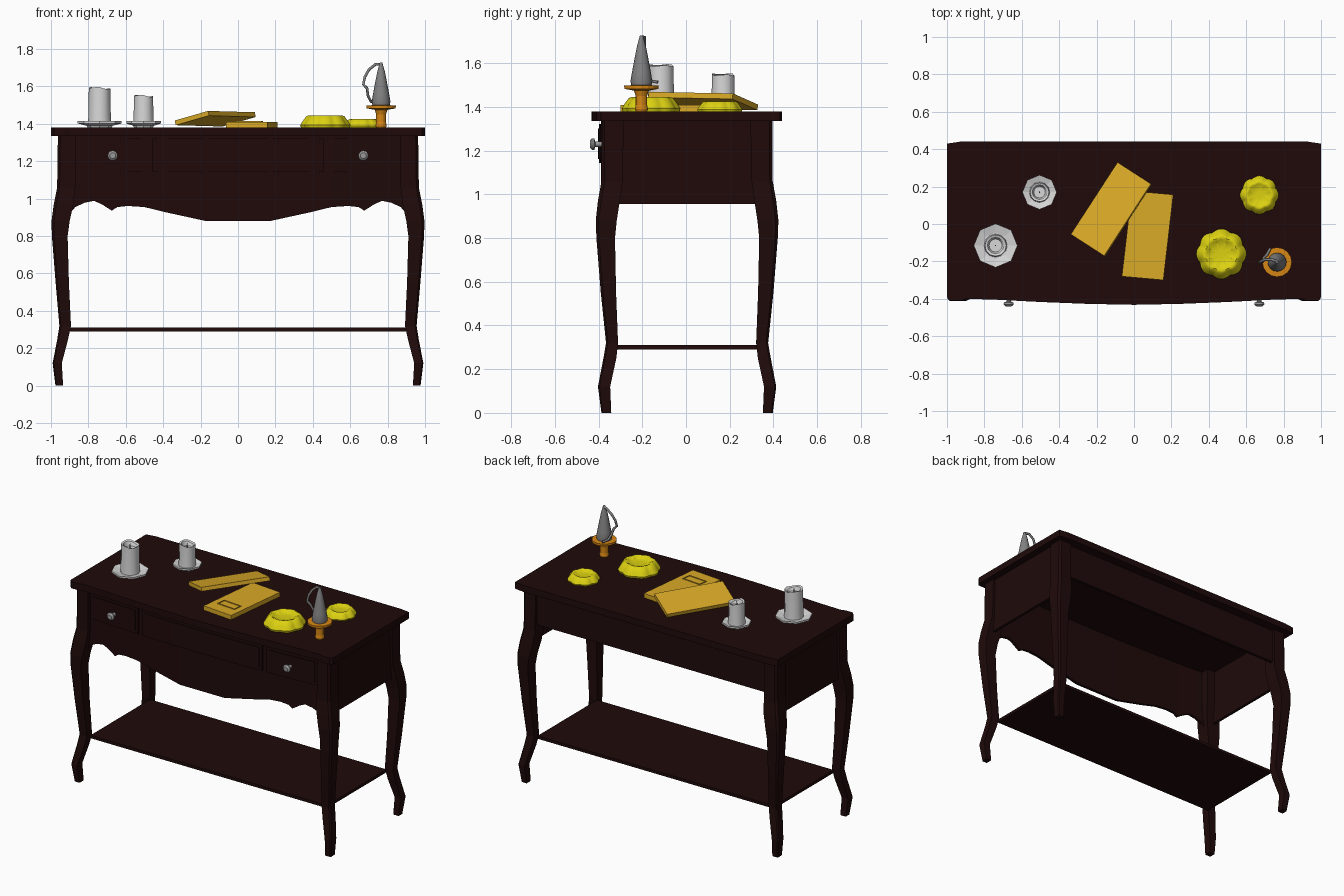
import bpy, bmesh
from math import sin, cos, pi
from mathutils import Vector

if "Cube" in bpy.data.objects:
    bpy.data.objects.remove(bpy.data.objects["Cube"])


def material(name, r, g, b):
    m = bpy.data.materials.new(name)
    m.use_nodes = True
    m.diffuse_color = (r, g, b, 1)
    m.node_tree.nodes["Principled BSDF"].inputs["Base Color"].default_value = (r, g, b, 1)
    return m


WOOD = material("dark mahogany", 0.014, 0.003, 0.003)
GOLD = material("gold cover", 0.7, 0.4, 0.02)
YELLOW = material("yellow glaze", 0.72, 0.64, 0.006)
ORANGE = material("orange brass", 0.68, 0.24, 0.007)
WAX = material("pale wax", 0.68, 0.68, 0.68)
PEWTER = material("grey pewter", 0.22, 0.22, 0.22)
KNOB = material("knob grey", 0.32, 0.32, 0.32)


def loft(name, rings, mat, smooth=False):
    """Join a row of equal-sized point rings into a capped solid."""
    bm = bmesh.new()
    rows = [[bm.verts.new(p) for p in ring] for ring in rings]
    n = len(rows[0])
    for a, b in zip(rows, rows[1:]):
        for i in range(n):
            j = (i + 1) % n
            bm.faces.new((a[i], a[j], b[j], b[i]))
    bm.faces.new(rows[0])
    bm.faces.new(rows[-1])
    bmesh.ops.recalc_face_normals(bm, faces=bm.faces)
    mesh = bpy.data.meshes.new(name)
    bm.to_mesh(mesh)
    bm.free()
    mesh.materials.append(mat)
    ob = bpy.data.objects.new(name, mesh)
    bpy.context.collection.objects.link(ob)
    if smooth:
        bpy.ops.object.select_all(action='DESELECT')
        ob.select_set(True)
        bpy.context.view_layer.objects.active = ob
        bpy.ops.object.shade_smooth_by_angle(angle=0.7)
    return ob


def lathe(name, x, y, profile, sides, mat, smooth=False, lobes=0, wave=0.0):
    """Turn (radius, z) pairs about a vertical axis, with optional round lobes."""
    rings = []
    for r, z in profile:
        ring = []
        for i in range(sides):
            a = 2 * pi * i / sides
            k = r * (1 - wave + 2 * wave * abs(cos(lobes * a / 2)))
            ring.append((x + k * cos(a), y + k * sin(a), z))
        rings.append(ring)
    return loft(name, rings, mat, smooth)


def box(name, x0, x1, y0, y1, z0, z1, mat):
    return loft(name, [[(x0, y0, z), (x1, y0, z), (x1, y1, z), (x0, y1, z)]
                       for z in (z0, z1)], mat)


TOP = 1.38
UNDER = 1.335

# Table top with a bowed front and clipped corners
half = [(1, -.39, .43), (.985, -.41, .432), (.93, -.41, .44), (.9, -.4, .44),
        (.75, -.404, .44), (.5, -.417, .44), (.25, -.427, .44)]
cols = [(-x, f, b) for x, f, b in half] + [(0, -.432, .44)] + half[::-1]
loft("table_top", [[(x, f, UNDER), (x, f, TOP), (x, b, TOP), (x, b, UNDER)]
                   for x, f, b in cols], WOOD)

# Curved legs: z, outer x, inner x, outer y, inner y
LEG = [(1.335, .963, .87, .39, .29), (1.06, .967, .87, .392, .295),
       (.97, .985, .88, .408, .308), (.88, .997, .9, .418, .322),
       (.8, .995, .911, .415, .33), (.55, .975, .904, .395, .325),
       (.32, .955, .893, .371, .316), (.25, .966, .908, .383, .324),
       (.12, .991, .942, .408, .352), (0, .976, .935, .392, .347)]
for sx, side in ((1, "left"), (-1, "right")):
    for sy, end in ((-1, "front"), (1, "back")):
        rings = []
        for z, xo, xi, yo, yi in LEG:
            c = 0.14 * (xo - xi)
            pts = [(xi, yi), (xo, yi), (xo, yo - c), (xo - c, yo), (xi, yo)]
            rings.append([(sx * x, sy * y + .005, z) for x, y in pts])
        loft(f"{end}_{side}_leg", rings, WOOD)


# Bowed front apron with a scalloped lower edge
def bow(x):
    return -.36 - .03 * (1 - (x / .9) ** 2)


def bowed_panel(name, edge, z1, proud, thick):
    loft(name, [[(x, bow(x) - proud, z), (x, bow(x) - proud, z1),
                 (x, bow(x) + thick, z1), (x, bow(x) + thick, z)]
                for x, z in edge], WOOD)


scallop = [(.9, .92), (.87, .955), (.82, .978), (.77, .988), (.73, .971), (.675, .936),
           (.645, .955), (.59, .961), (.5, .955), (.39, .928), (.17, .88)]
bowed_panel("front_apron", [(-x, z) for x, z in scallop] + scallop[::-1], UNDER, 0, .02)


# Drawer fronts with a raised field
def drawer(name, x0, x1):
    for part, rim, proud in (("front", 0, .008), ("field", .02, .013)):
        a, b = x0 + rim, x1 - rim
        edge = [(a + (b - a) * i / 8, 1.143 + rim) for i in range(9)]
        bowed_panel(f"{name}_{part}", edge, 1.322 - rim, proud, 0)


drawer("right_drawer", -.865, -.488)
drawer("middle_drawer", -.457, .457)
drawer("left_drawer", .488, .865)

for sx, side in ((1, "left"), (-1, "right")):
    # Knobs turned about the y axis
    prof = [(.012, -.37), (.012, -.415), (.026, -.42), (.027, -.43), (.016, -.44)]
    loft(f"{side}_knob", [[(sx * .67 + r * cos(i * pi / 6), y, 1.23 + r * sin(i * pi / 6))
                           for i in range(12)] for r, y in prof], KNOB, True)
    box(f"{side}_apron", sx * .93, sx * .95, -.36, .37, .955, UNDER, WOOD)

# Shallow back rail, open underneath, and the low shelf
box("back_apron", -.9, .9, .355, .375, 1.1, UNDER, WOOD)
box("lower_shelf", -.9, .9, -.318, .328, .29, .31, WOOD)


# Candles on octagonal saucers
def candle(name, x, y, plate_r, r, top):
    lathe(f"{name}_saucer", x, y, [(plate_r * .55, TOP), (plate_r * .6, 1.39),
                                   (plate_r, 1.402), (plate_r, 1.414), (plate_r * .6, 1.403)],
          8, WAX)
    ob = lathe(f"{name}_wax", x, y, [(r * 1.04, 1.4), (r, 1.44), (r * .96, top),
                                     (r * .74, top - .005), (r * .58, top - .035)],
               12, WAX, True)
    # Uneven melted rim
    for v in ob.data.vertices:
        if v.co.z > top - .02:
            v.co.z -= .006 + .006 * sin((v.co.x - x) / r * 3 + (v.co.y - y) / r)
    lathe(f"{name}_wick", x, y, [(.004, top - .04), (.003, top - .005)], 5, PEWTER)


candle("large_candle", -.74, -.115, .117, .06, 1.597)
candle("small_candle", -.505, .17, .092, .053, 1.555)


# Books as slabs over three given top corners
def book(name, a, b, c, thick):
    a, b, c = Vector(a), Vector(b), Vector(c)
    top = [a, b, c, a + c - b]
    n = (b - a).cross(c - b).normalized()
    n = n if n.z > 0 else -n
    loft(name, [[p - n * thick for p in top], top], GOLD)
    return a, b - a, c - b


book("leaning_book", (-.338, -.055, 1.418), (-.16, -.17, 1.469), (.09, .215, 1.462), .026)
a, u, v = book("flat_book", (-.065, -.28, 1.41), (.157, -.30, 1.41), (.21, .157, 1.41), .03)

# Thin raised frame on the flat book's cover
for i, (s0, s1, t0, t1) in enumerate(((.2, .82, .17, .18), (.2, .82, .3, .31),
                                      (.2, .22, .18, .3), (.8, .82, .18, .3))):
    pts = [a + u * s + v * t for s, t in ((s0, t0), (s1, t0), (s1, t1), (s0, t1))]
    loft(f"cover_frame_{i + 1}", [[p + Vector((0, 0, h)) for p in pts] for h in (0, .005)], GOLD)


# Scalloped dishes standing upside down
def dish(name, x, y, r, h):
    prof = [(1.0, 0), (1.03, .2), (.92, .55), (.78, .93), (.7, 1), (.6, .95), (.5, .78), (.2, .75)]
    lathe(name, x, y, [(r * k, TOP + h * t) for k, t in prof], 64, YELLOW, True, 8, .045)


dish("large_dish", .467, -.16, .125, .065)
dish("small_dish", .67, .155, .096, .046)

# Orange stand carrying a small pewter jug
X, Y = .765, -.204
lathe("stand", X, Y, [(.026, TOP), (.03, 1.39), (.026, 1.41), (.026, 1.45), (.034, 1.475),
                      (.078, 1.483), (.079, 1.498), (.04, 1.5)], 16, ORANGE)
lathe("jug_body", X, Y, [(.046, 1.495), (.05, 1.52), (.043, 1.56), (.03, 1.63),
                         (.02, 1.68), (.007, 1.727)], 16, PEWTER, True)
path = [(.765, -.2, 1.72), (.735, -.19, 1.718), (.7, -.19, 1.69), (.678, -.2, 1.65),
        (.67, -.205, 1.61), (.69, -.2, 1.59), (.695, -.18, 1.55), (.71, -.165, 1.52),
        (.728, -.13, 1.514)]
curve = bpy.data.curves.new("jug_handle", 'CURVE')
curve.dimensions = '3D'
curve.bevel_depth = .008
curve.bevel_resolution = 1
curve.use_fill_caps = True
line = curve.splines.new('POLY')
line.points.add(len(path) - 1)
for p, co in zip(line.points, path):
    p.co = (*co, 1)
curve.materials.append(PEWTER)
bpy.context.collection.objects.link(bpy.data.objects.new("jug_handle", curve))
